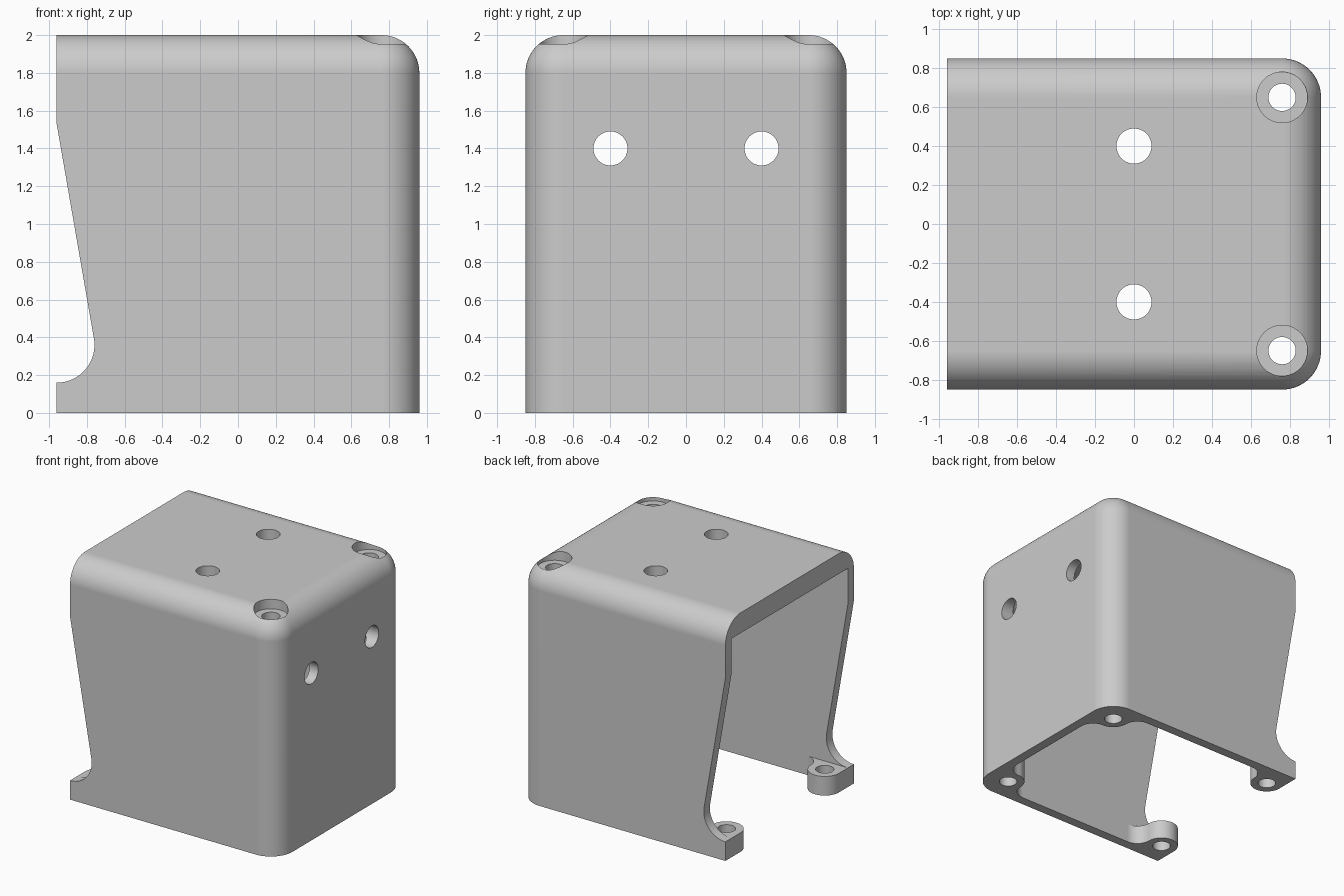
import bpy, bmesh
from math import radians, cos, sin
from mathutils import Vector

cube = bpy.data.objects.get("Cube")
if cube:
    bpy.data.objects.remove(cube)

# Main dimensions
X, Y, H = 0.96, 0.85, 2.0
WALL, ROOF, ROUND = 0.08, 0.17, 0.2
SCREW_X, SCREW_Y, FOOT_X = 0.76, 0.65, -0.83
BOSS, FILLET, FOOT_H = 0.13, 0.12, 0.16
IN_X, IN_Y = X - WALL, Y - WALL

grey = bpy.data.materials.new("light grey")
grey.use_nodes = True
grey.diffuse_color = (0.6, 0.6, 0.6, 1)
grey.node_tree.nodes["Principled BSDF"].inputs["Base Color"].default_value = (0.6, 0.6, 0.6, 1)


def make_object(name, bm):
    bmesh.ops.recalc_face_normals(bm, faces=bm.faces)
    mesh = bpy.data.meshes.new(name)
    bm.to_mesh(mesh)
    bm.free()
    mesh.materials.append(grey)
    obj = bpy.data.objects.new(name, mesh)
    bpy.context.collection.objects.link(obj)
    return obj


def arc(cx, cy, r, start, end, steps=12):
    angles = [radians(start + (end - start) * i / steps) for i in range(steps + 1)]
    return [(cx + r * cos(a), cy + r * sin(a)) for a in angles]


def prism(name, outline, low, high, place):
    """Extrude an outline; place(u, v, w) maps it into space."""
    bm = bmesh.new()
    clean = [p for i, p in enumerate(outline)
             if (Vector(p) - Vector(outline[i - 1])).length > 1e-5]
    base = bm.faces.new([bm.verts.new(place(u, v, low)) for u, v in clean])
    side = bmesh.ops.extrude_face_region(bm, geom=[base])["geom"]
    shift = Vector(place(0, 0, high)) - Vector(place(0, 0, low))
    bmesh.ops.translate(bm, vec=shift, verts=[g for g in side if isinstance(g, bmesh.types.BMVert)])
    return make_object(name, bm)


def along_x(u, v, w): return (w, u, v)
def along_y(u, v, w): return (u, w, v)
def along_z(u, v, w): return (u, v, w)


def cut(target, cutter):
    mod = target.modifiers.new(cutter.name, "BOOLEAN")
    mod.operation, mod.solver, mod.object = "DIFFERENCE", "EXACT", cutter
    bpy.context.view_layer.objects.active = target
    bpy.ops.object.modifier_apply(modifier=mod.name)
    bpy.data.objects.remove(cutter)


def drill(target, u, v, r, low, high, place):
    cut(target, prism("drill", arc(u, v, r, 0, 360, 48), low, high, place))


# Outer block, rounded on the closed end and along the roof
bm = bmesh.new()
bmesh.ops.create_cube(bm, size=1)
for v in bm.verts:
    v.co = (v.co.x * 2 * X, v.co.y * 2 * Y, (v.co.z + 0.5) * H)


def is_rounded(edge):
    a, b = (v.co for v in edge.verts)
    mid = (a + b) / 2
    faces = (mid.x > X - 0.01) + (abs(mid.y) > Y - 0.01) + (mid.z > H - 0.01)
    return faces == 2


bmesh.ops.bevel(bm, geom=[e for e in bm.edges if is_rounded(e)], offset=ROUND,
                segments=16, profile=0.5, affect="EDGES")
cover = make_object("cover", bm)

# Half outlines of the cavity, leaving corner posts and, low down, the feet
post = (arc(SCREW_X - BOSS - FILLET, SCREW_Y, FILLET, 90, 0)
        + arc(SCREW_X, SCREW_Y, BOSS, 180, 270)
        + arc(SCREW_X, SCREW_Y - BOSS - FILLET, FILLET, 90, 0))
foot = ([(-X - 0.2, SCREW_Y), (-X, SCREW_Y)]
        + arc(FOOT_X, SCREW_Y, BOSS, 180, 360, 24)
        + arc(FOOT_X + BOSS + FILLET, SCREW_Y, FILLET, 180, 90))


def cavity(name, half, low, high):
    mirrored = [(x, -y) for x, y in reversed(half)]
    cut(cover, prism(name, half + mirrored, low, high, along_z))


cavity("upper_cavity", [(-X - 0.2, IN_Y)] + post, FOOT_H, H - ROOF)
cavity("lower_cavity", foot + post, -0.1, FOOT_H + 0.2)

# Sloping cutaway at the open end
slope = ([(-X - 0.2, FOOT_H), (-X, FOOT_H)] + arc(-X, FOOT_H + 0.2, 0.2, -90, 10, 24)
         + [(-X, 1.53), (-X - 0.2, 1.53)])
cut(cover, prism("end_cutaway", slope, -1, 1, along_y))

# Screw holes, counterbores and mounting holes on both sides
for s in (-1, 1):
    drill(cover, SCREW_X, s * SCREW_Y, 0.07, -0.1, 2.1, along_z)
    drill(cover, SCREW_X, s * SCREW_Y, BOSS, H - 0.08, 2.1, along_z)
    drill(cover, FOOT_X, s * SCREW_Y, 0.07, -0.1, 0.3, along_z)
    drill(cover, 0, s * 0.4, 0.09, 1.7, 2.1, along_z)
    drill(cover, s * 0.4, 1.4, 0.09, 0.7, 1.1, along_x)

# Smooth rounds with crisp edges
bpy.ops.object.select_all(action="DESELECT")
cover.select_set(True)
bpy.context.view_layer.objects.active = cover
bpy.ops.object.shade_smooth_by_angle(angle=radians(30))
weighted = cover.modifiers.new("even_shading", "WEIGHTED_NORMAL")
weighted.keep_sharp = True
